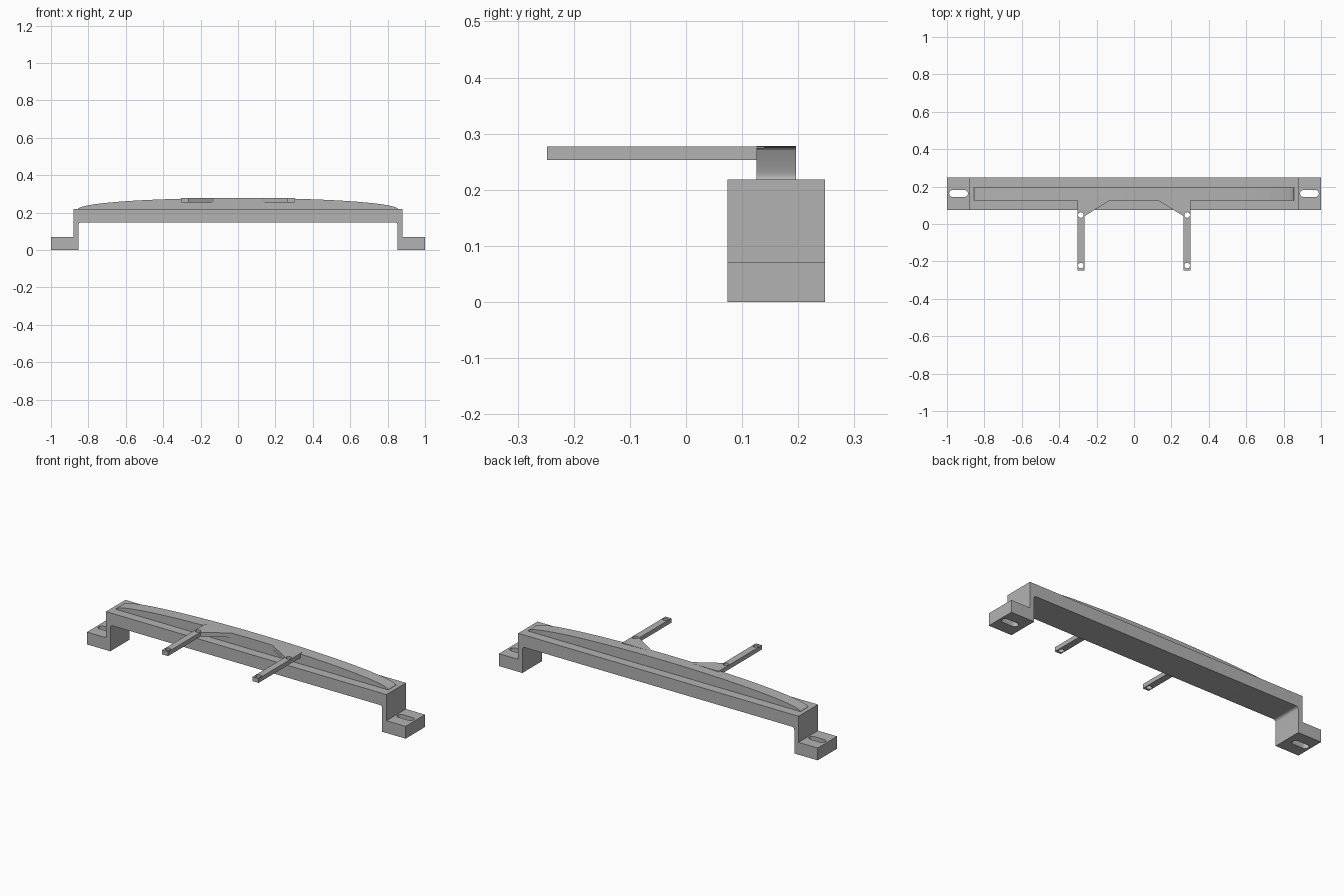
import bpy, bmesh, math
from mathutils import Vector

if "Cube" in bpy.data.objects:
    bpy.data.objects.remove(bpy.data.objects["Cube"], do_unlink=True)

GREY = (0.45, 0.45, 0.45, 1)
grey = bpy.data.materials.new("plain grey")
grey.use_nodes = True
grey.diffuse_color = GREY
grey.node_tree.nodes["Principled BSDF"].inputs["Base Color"].default_value = GREY


def prism(name, outline, start, depth):
    """Extrude a closed 3D outline along the depth vector."""
    bm = bmesh.new()
    face = bm.faces.new([bm.verts.new(Vector(p) + Vector(start)) for p in outline])
    side = bmesh.ops.extrude_face_region(bm, geom=[face])
    moved = [g for g in side["geom"] if isinstance(g, bmesh.types.BMVert)]
    bmesh.ops.translate(bm, verts=moved, vec=depth)
    bmesh.ops.recalc_face_normals(bm, faces=bm.faces)
    mesh = bpy.data.meshes.new(name)
    bm.to_mesh(mesh)
    bm.free()
    mesh.materials.append(grey)
    obj = bpy.data.objects.new(name, mesh)
    bpy.context.collection.objects.link(obj)
    return obj


def arc(cx, cy, r, a0, a1, n):
    angles = [math.radians(a0 + (a1 - a0) * i / n) for i in range(n + 1)]
    return [(cx + r * math.cos(a), cy + r * math.sin(a)) for a in angles]


def activate(obj):
    bpy.ops.object.select_all(action='DESELECT')
    obj.select_set(True)
    bpy.context.view_layer.objects.active = obj


def cut_slot(obj, x, y, r, half):
    """Cut a vertical round-ended slot (a round hole when half is zero)."""
    ends = arc(x + half, y, r, -90, 90, 12) + arc(x - half, y, r, 90, 270, 12)
    if half == 0:
        ends = arc(x, y, r, 0, 345, 23)
    cutter = prism("slot_cutter", [(a, b, 0) for a, b in ends], (0, 0, -0.1), (0, 0, 0.6))
    cutter.hide_render = True
    mod = obj.modifiers.new("slot", 'BOOLEAN')
    mod.operation, mod.solver, mod.object = 'DIFFERENCE', 'EXACT', cutter
    activate(obj)
    bpy.ops.object.modifier_apply(modifier=mod.name)
    bpy.data.objects.remove(cutter, do_unlink=True)


def smooth(obj):
    activate(obj)
    bpy.ops.object.shade_smooth_by_angle(angle=math.radians(30))


# Bridge-shaped base with stepped feet and filleted inner corners
half = [(0.88, 0.218), (0.88, 0.07), (1, 0.07), (1, 0), (0.853, 0)]
half += arc(0.838, 0.133, 0.015, 0, 90, 6)
outline = half + [(-x, z) for x, z in reversed(half)]
base = prism("bridge_base", [(x, 0, z) for x, z in outline], (0, 0.074, 0), (0, 0.174, 0))
for s in (-1, 1):
    cut_slot(base, s * 0.938, 0.163, 0.019, 0.031)
smooth(base)

# Long domed rib on top
dome = [(0.855 * math.cos(math.pi * i / 64), 0, 0.218 + 0.06 * math.sin(math.pi * i / 64))
        for i in range(65)]
rib = prism("domed_rib", dome, (0, 0.126, 0), (0, 0.07, 0))
smooth(rib)

# Forward arms with triangular gussets and screw holes
for s, side in ((1, "left"), (-1, "right")):
    plan = [(0.303, -0.248), (0.265, -0.248), (0.265, 0.042), (0.125, 0.128),
            (0.125, 0.14), (0.303, 0.14)]
    arm = prism(side + "_arm", [(s * x, y, 0) for x, y in plan], (0, 0, 0.253), (0, 0, 0.0245))
    for y in (0.048, -0.222):
        cut_slot(arm, s * 0.284, y, 0.015, 0)
    smooth(arm)
